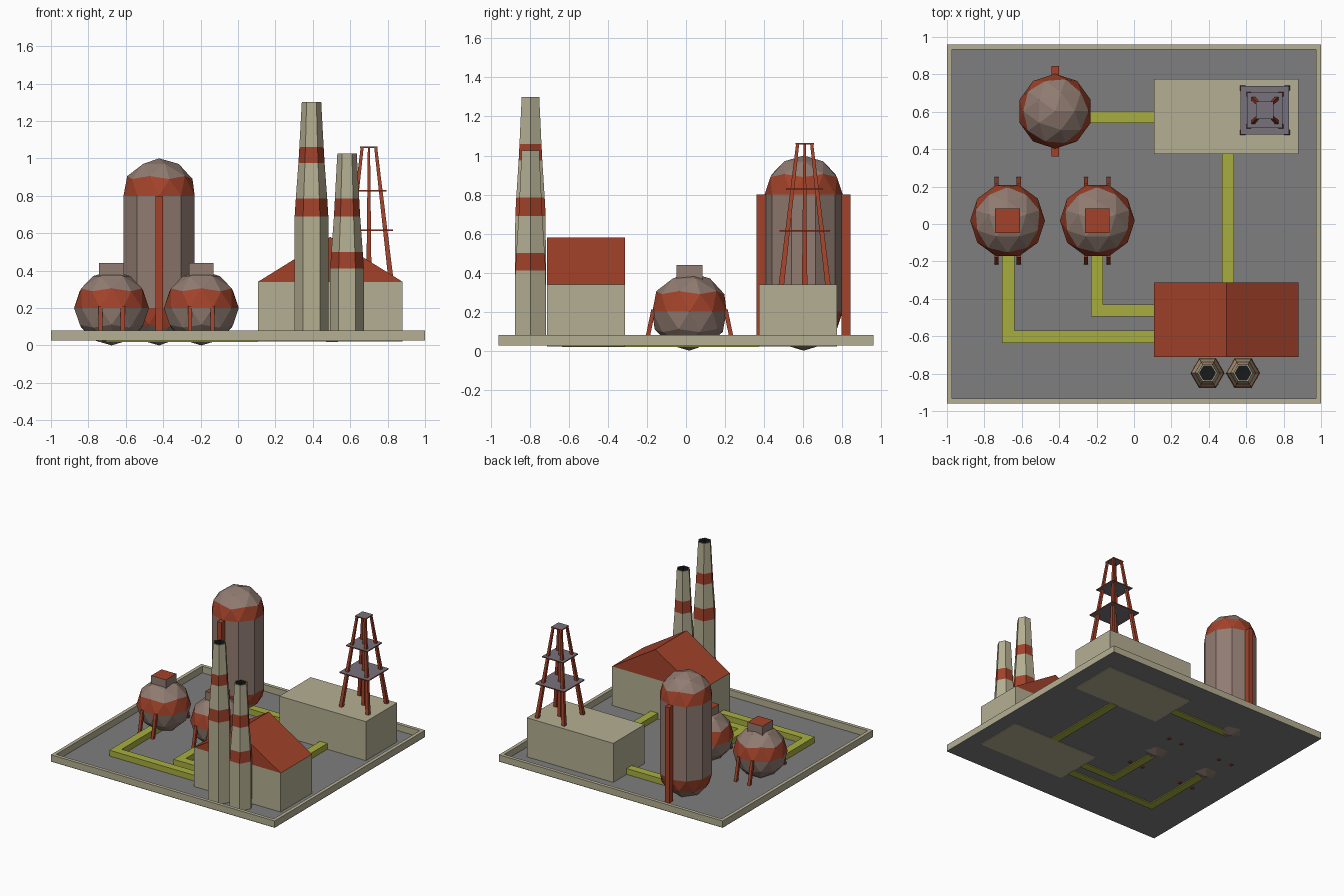
import bpy, bmesh
from math import cos, sin, pi
from mathutils import Matrix

if "Cube" in bpy.data.objects:
    bpy.data.objects.remove(bpy.data.objects["Cube"])


def mat(name, r, g, b):
    m = bpy.data.materials.new(name)
    m.diffuse_color = (r, g, b, 1)
    m.use_nodes = True
    m.node_tree.nodes["Principled BSDF"].inputs["Base Color"].default_value = m.diffuse_color
    return m


CONCRETE = mat("concrete", .46, .43, .29)
RED = mat("red", .36, .055, .023)
BROWN = mat("brown_metal", .28, .20, .165)
YELLOW = mat("pipe_yellow", .39, .42, .05)
GREY = mat("asphalt", .21, .21, .21)
STEEL = mat("steel", .19, .17, .20)
BLACK = mat("soot", .01, .01, .01)


def finish(name, bm, mats, loc=(0, 0, 0)):
    if all(len(e.link_faces) == 2 for e in bm.edges):
        bmesh.ops.recalc_face_normals(bm, faces=bm.faces[:])
    me = bpy.data.meshes.new(name)
    bm.to_mesh(me)
    bm.free()
    for m in mats:
        me.materials.append(m)
    ob = bpy.data.objects.new(name, me)
    ob.location = loc
    bpy.context.collection.objects.link(ob)
    return ob


def loft(name, rings, mats, ids=None, loc=(0, 0, 0)):
    """Skin a stack of rings; ids gives the material of each span, then bottom and top caps."""
    bm = bmesh.new()
    vr = [[bm.verts.new(p) for p in ring] for ring in rings]
    n = len(rings[0])
    ids = ids or [0] * (len(rings) + 1)
    for k in range(len(vr) - 1):
        for i in range(n):
            j = (i + 1) % n
            f = bm.faces.new((vr[k][i], vr[k][j], vr[k + 1][j], vr[k + 1][i]))
            f.material_index = ids[k]
    bm.faces.new(vr[0][::-1]).material_index = ids[-2]
    bm.faces.new(vr[-1]).material_index = ids[-1]
    return finish(name, bm, mats, loc)


def prism(name, pts, z0, z1, m):
    return loft(name, [[(x, y, z) for x, y in pts] for z in (z0, z1)], [m])


def square(p, hx, hy):
    return [(p[0] + a * hx, p[1] + b * hy, p[2])
            for a, b in ((-1, -1), (1, -1), (1, 1), (-1, 1))]


def strut(name, p0, p1, w0, w1, m):
    return loft(name, [square(p0, w0, w0), square(p1, w1, w1)], [m])


def rect(x0, x1, y0, y1):
    return [(x0, y0), (x1, y0), (x1, y1), (x0, y1)]


# Ground slab and raised kerb
bm = bmesh.new()
bm.faces.new([bm.verts.new(p) for p in square((0, 0, .025), 1, .96)])
finish("ground", bm, [GREY])
bm = bmesh.new()
kerb = [[bm.verts.new(p) for p in square((0, 0, z), 1 - d, .96 - d)]
        for z, d in ((.027, 0), (.08, 0), (.08, .028), (.027, .028))]
for k in range(4):
    for i in range(4):
        a, b, j = kerb[k], kerb[(k + 1) % 4], (i + 1) % 4
        bm.faces.new((a[i], a[j], b[j], b[i]))
finish("kerb", bm, [CONCRETE])

# Buildings
HX0, HX1 = .107, .88
prism("hall_walls", rect(HX0, HX1, -.712, -.312), .02, .34, CONCRETE)
gable = [(HX0, .34), (HX1, .34), ((HX0 + HX1) / 2, .58)]
loft("hall_roof", [[(x, y, z) for x, z in gable] for y in (-.712, -.312)], [RED])
prism("flat_block", rect(HX0, HX1, .375, .775), .02, .34, CONCRETE)

# Pipes along the ground
PZ = (.018, .072)
prism("pipe_tank", rect(-.42, HX0, .54, .605), *PZ, YELLOW)
prism("pipe_buildings", rect(.47, .535, -.312, .375), *PZ, YELLOW)
for i, (x, y) in enumerate(((-.705, -.635), (-.23, -.495))):
    w = .065
    prism(f"pipe_sphere_{i + 1}", [(x, .02), (x, y), (HX0, y), (HX0, y + w),
                                   (x + w, y + w), (x + w, .02)], *PZ, YELLOW)


# Hexagonal chimneys with red bands and a sooty flue
def chimney(name, x, y, profile, ids):
    rings = [[(r * cos(i * pi / 3), r * sin(i * pi / 3), z) for i in range(6)]
             for z, r in profile]
    loft(name, rings, [CONCRETE, RED, BLACK], ids, (x, y, 0))


chimney("chimney_tall", .393, -.797,
        [(.03, .092), (.69, .09), (.785, .084), (.975, .07), (1.06, .065),
         (1.3, .052), (1.3, .043), (1.2, .043)],
        [0, 1, 0, 1, 0, 0, 2, 0, 2])
chimney("chimney_short", .583, -.797,
        [(.03, .092), (.41, .09), (.50, .084), (.69, .07), (.785, .065),
         (1.025, .052), (1.025, .043), (.93, .043)],
        [0, 1, 0, 1, 0, 0, 2, 0, 2])


# Faceted vessels: a low icosphere, optionally stretched at its equator
def vessel(name, x, y, stretch, turn, low_band):
    R = .2
    bm = bmesh.new()
    bmesh.ops.create_icosphere(bm, subdivisions=2, radius=R,
                               matrix=Matrix.Rotation(turn, 4, 'Z'))
    for f in bm.faces:
        zs = [v.co.z for v in f.verts]
        touches = any(abs(z) < .01 for z in zs)
        f.material_index = int(touches and (sum(zs) > 0 or low_band))
    if stretch:
        equator = [e for e in bm.edges if all(abs(v.co.z) < .01 for v in e.verts)]
        bmesh.ops.split_edges(bm, edges=equator)
        for v in bm.verts:
            if sum(f.calc_center_median().z for f in v.link_faces) > 0:
                v.co.z += stretch
        rim = [e for e in bm.edges if e.is_boundary]
        for f in bmesh.ops.bridge_loops(bm, edges=rim)["faces"]:
            f.material_index = 0
    finish(name, bm, [BROWN, RED], (x, y, R))


# Tall storage tank with two side rails
TX, TY = -.422, .603
vessel("tall_tank", TX, TY, .6, 0, True)
for s, side in ((-1, "front"), (1, "back")):
    c = TY + s * .217
    prism(f"tank_rail_{side}", rect(TX - .02, TX + .02, c - .024, c + .024), .03, .8, RED)

# Two spherical tanks with hatch and four legs
SY = .018
for i, x in enumerate((-.676, -.196)):
    vessel(f"sphere_tank_{i + 1}", x, SY, 0, pi / 2, False)
    loft(f"sphere_hatch_{i + 1}", [square((x, SY, z), .066, .066) for z in (.34, .44)],
         [BROWN, RED], [0, 0, 1])
    for sx in (-1, 1):
        for sy in (-1, 1):
            strut(f"sphere_leg_{i + 1}", (x + sx * .06, SY + sy * .225, .018),
                  (x + sx * .06, SY + sy * .185, .21), .011, .011, RED)

# Lattice tower on the flat block
DX, DY = .70, .608
for sx in (-1, 1):
    for sy in (-1, 1):
        strut("tower_leg", (DX + sx * .12, DY + sy * .12, .33),
              (DX + sx * .036, DY + sy * .036, 1.06), .014, .008, RED)
strut("tower_mast", (DX, DY, .33), (DX, DY, 1.06), .014, .006, RED)
for i, (z, h) in enumerate(((.615, .13), (.828, .095), (1.06, .047))):
    loft(f"tower_platform_{i + 1}",
         [square((DX, DY, zz), h, h) for zz in (z - .004, z + .004)],
         [STEEL, RED], [1, 0, 0])
